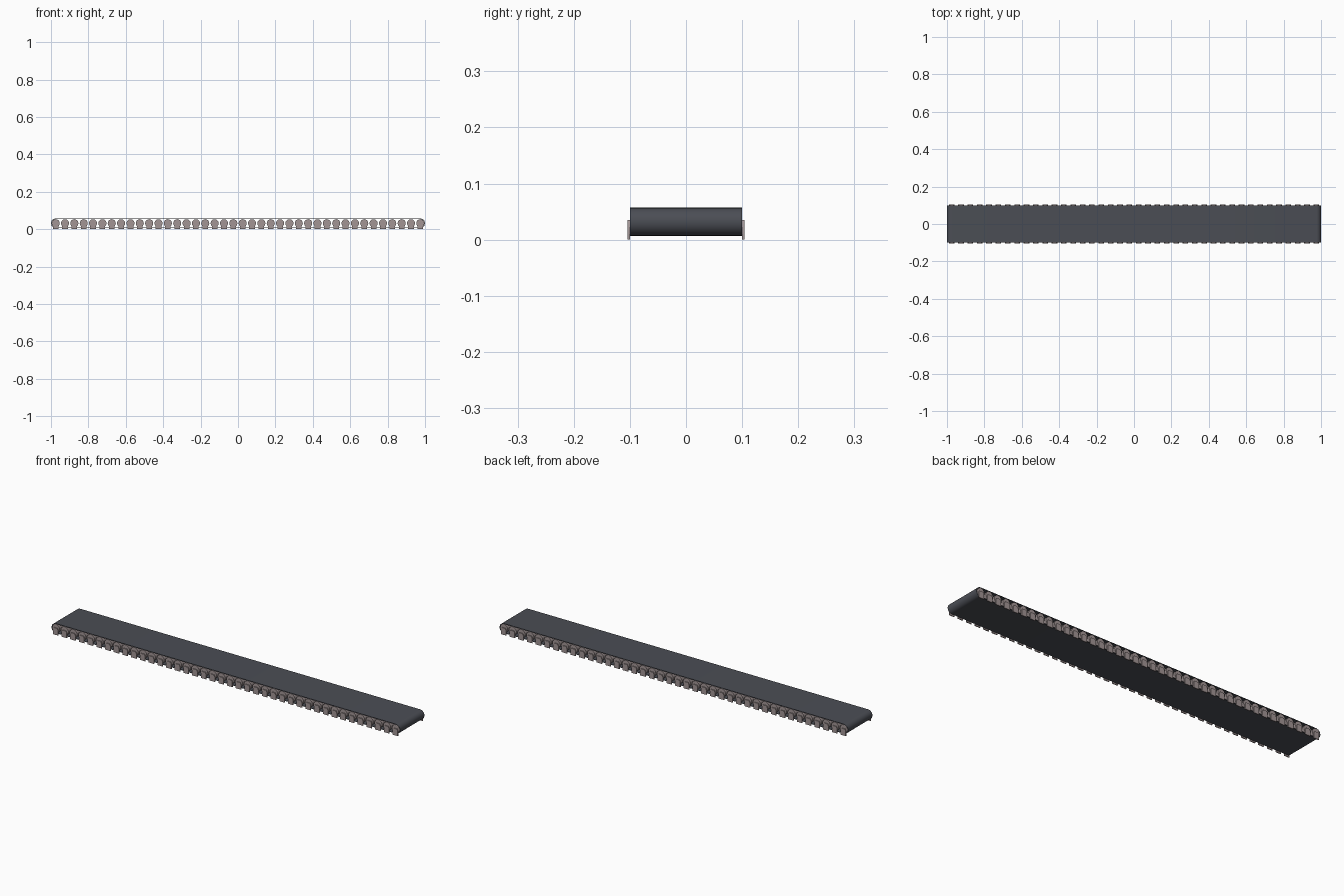
import bpy, bmesh, math

if "Cube" in bpy.data.objects:
    bpy.data.objects.remove(bpy.data.objects["Cube"])

PITCH, COUNT = 0.05, 40
ZC = 0.032


def material(name, rgb):
    m = bpy.data.materials.new(name)
    m.diffuse_color = (*rgb, 1)
    m.use_nodes = True
    m.node_tree.nodes["Principled BSDF"].inputs["Base Color"].default_value = m.diffuse_color
    return m


belt_mat = material("rubber", (0.07, 0.075, 0.09))
metal_mat = material("metal", (0.36, 0.30, 0.30))


def finish(bm, name, mat):
    bmesh.ops.recalc_face_normals(bm, faces=bm.faces)
    me = bpy.data.meshes.new(name)
    bm.to_mesh(me)
    bm.free()
    ob = bpy.data.objects.new(name, me)
    bpy.context.collection.objects.link(ob)
    me.materials.append(mat)
    bpy.ops.object.select_all(action='DESELECT')
    ob.select_set(True)
    bpy.context.view_layer.objects.active = ob
    bpy.ops.object.shade_smooth_by_angle(angle=math.radians(35))
    return ob


def stadium(r, half, n=12):
    pts = []
    for side, start in ((1, -math.pi / 2), (-1, math.pi / 2)):
        for i in range(n + 1):
            a = start + math.pi * i / n
            pts.append((side * half + r * math.cos(a), ZC + r * math.sin(a)))
    return pts


# belt: hollow loop open at both sides
bm = bmesh.new()
rings = []
for r, y in ((0.025, -0.1), (0.025, 0.1), (0.0225, 0.1), (0.0225, -0.1)):
    rings.append([bm.verts.new((x, y, z)) for x, z in stadium(r, 0.975)])
for k in range(4):
    a, b = rings[k], rings[(k + 1) % 4]
    for i in range(len(a)):
        j = (i + 1) % len(a)
        bm.faces.new((a[i], a[j], b[j], b[i]))
finish(bm, "belt", belt_mat)


def prism(bm, pts, y0, y1):
    a = [bm.verts.new((x, y0, z)) for x, z in pts]
    b = [bm.verts.new((x, y1, z)) for x, z in pts]
    bm.faces.new(a)
    bm.faces.new(b[::-1])
    for i in range(len(pts)):
        j = (i + 1) % len(pts)
        bm.faces.new((a[i], b[i], b[j], a[j]))


# rollers inside the belt and the side brackets carrying them
rollers, brackets = bmesh.new(), bmesh.new()
for k in range(COUNT):
    x = (k - (COUNT - 1) / 2) * PITCH
    circle = [(x + 0.0215 * math.cos(t * math.tau / 20), ZC + 0.0215 * math.sin(t * math.tau / 20)) for t in range(20)]
    prism(rollers, circle, -0.1, 0.1)
    plate = [(x - 0.015, 0), (x + 0.015, 0), (x + 0.015, 0.025), (x + 0.01, 0.035), (x - 0.01, 0.035), (x - 0.015, 0.025)]
    for s in (-1, 1):
        prism(brackets, plate, s * 0.1, s * 0.1045)
finish(rollers, "rollers", metal_mat)
finish(brackets, "brackets", metal_mat)
